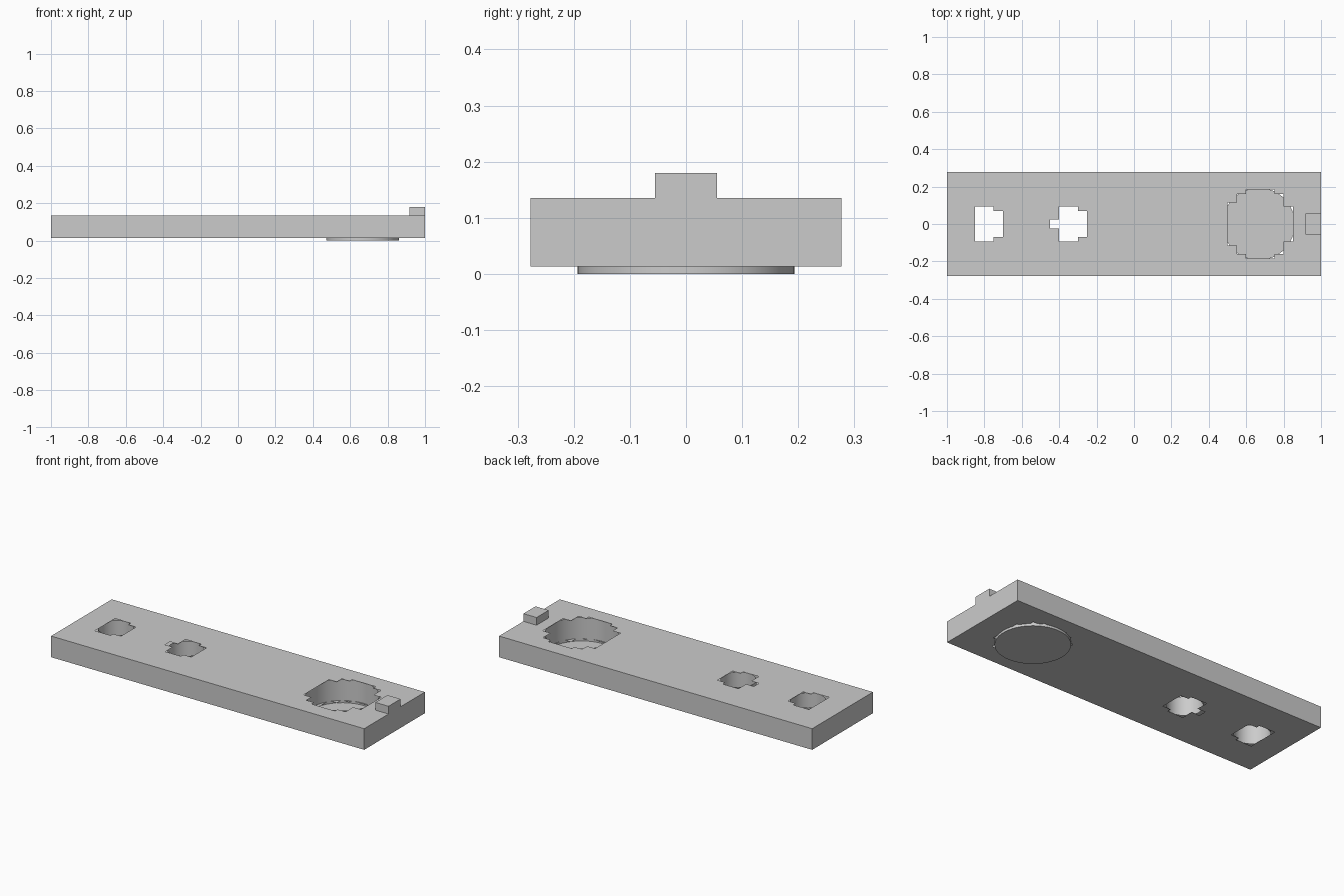
import bpy
import bmesh
from mathutils import Matrix, Vector

cube = bpy.data.objects.get("Cube")
if cube:
    bpy.data.objects.remove(cube, do_unlink=True)

HALF_W, Z0, Z1 = 0.277, 0.013, 0.135
# Each round opening: x centre, cell cut radius, wall radius
SMALL_HOLES = {"end_hole": (-0.78, 0.094, 0.094), "middle_hole": (-0.335, 0.094, 0.094)}
POCKET = (0.667, 0.188, 0.193)

grey = bpy.data.materials.new("plain grey")
grey.use_nodes = True
colour = (0.6, 0.6, 0.6, 1)
grey.diffuse_color = colour
grey.node_tree.nodes["Principled BSDF"].inputs["Base Color"].default_value = colour


def add_object(name, bm, smooth=False):
    mesh = bpy.data.meshes.new(name)
    bm.to_mesh(mesh)
    bm.free()
    mesh.materials.append(grey)
    obj = bpy.data.objects.new(name, mesh)
    bpy.context.collection.objects.link(obj)
    for poly in mesh.polygons:
        poly.use_smooth = smooth and abs(poly.normal.z) < 0.5
    return obj


def in_opening(point):
    return any((point.x - x) ** 2 + point.y ** 2 < r * r
               for x, r, _ in [*SMALL_HOLES.values(), POCKET])


# Plate: two gridded skins with stepped openings, joined round the outside
bm = bmesh.new()
bmesh.ops.create_grid(bm, x_segments=40, y_segments=24, size=1,
                      matrix=Matrix.Translation((0, 0, Z0)) @ Matrix.Diagonal((1, HALF_W, 1, 1)))
rim = [e for e in bm.edges if e.is_boundary]
cut = [f for f in bm.faces if in_opening(f.calc_center_median())]
bmesh.ops.delete(bm, geom=cut, context='FACES')
skin = list(bm.faces)
lift = Vector((0, 0, Z1 - Z0))
copy = bmesh.ops.duplicate(bm, geom=skin)["geom"]
bmesh.ops.translate(bm, vec=lift, verts=[g for g in copy if isinstance(g, bmesh.types.BMVert)])
bmesh.ops.reverse_faces(bm, faces=skin)
sides = bmesh.ops.extrude_edge_only(bm, edges=rim)["geom"]
bmesh.ops.translate(bm, vec=lift, verts=[g for g in sides if isinstance(g, bmesh.types.BMVert)])
bmesh.ops.remove_doubles(bm, verts=bm.verts, dist=0.0001)
bm.normal_update()
inward = [f for f in bm.faces if abs(f.normal.z) < 0.5
          and f.normal.dot(f.calc_center_median()) < 0]
bmesh.ops.reverse_faces(bm, faces=inward)
add_object("plate", bm)


def round_wall(name, x, radius, low, high, floor=False):
    """Round sleeve, optionally closed at the bottom."""
    bm = bmesh.new()
    bmesh.ops.create_cone(bm, cap_ends=True, segments=64, radius1=radius, radius2=radius,
                          depth=high - low,
                          matrix=Matrix.Translation((x, 0, (low + high) / 2)))
    bm.normal_update()
    caps = [f for f in bm.faces if f.normal.z > 0.5 or (f.normal.z < -0.5 and not floor)]
    bmesh.ops.delete(bm, geom=caps, context='FACES_ONLY')
    if not floor:
        bmesh.ops.reverse_faces(bm, faces=bm.faces)
    add_object(name, bm, smooth=True)


# Walls lining the two through holes
for name, (x, _, radius) in SMALL_HOLES.items():
    round_wall(name + "_wall", x, radius, Z0, Z1)

# Round pocket whose floor stands proud of the underside
round_wall("round_pocket", POCKET[0], POCKET[2], 0, Z1, floor=True)

# Raised tab at the end
bm = bmesh.new()
bmesh.ops.create_cube(bm, size=1, matrix=Matrix.Translation((0.958, 0, 0.157))
                      @ Matrix.Diagonal((0.084, 0.11, 0.045, 1)))
add_object("end_tab", bm)
